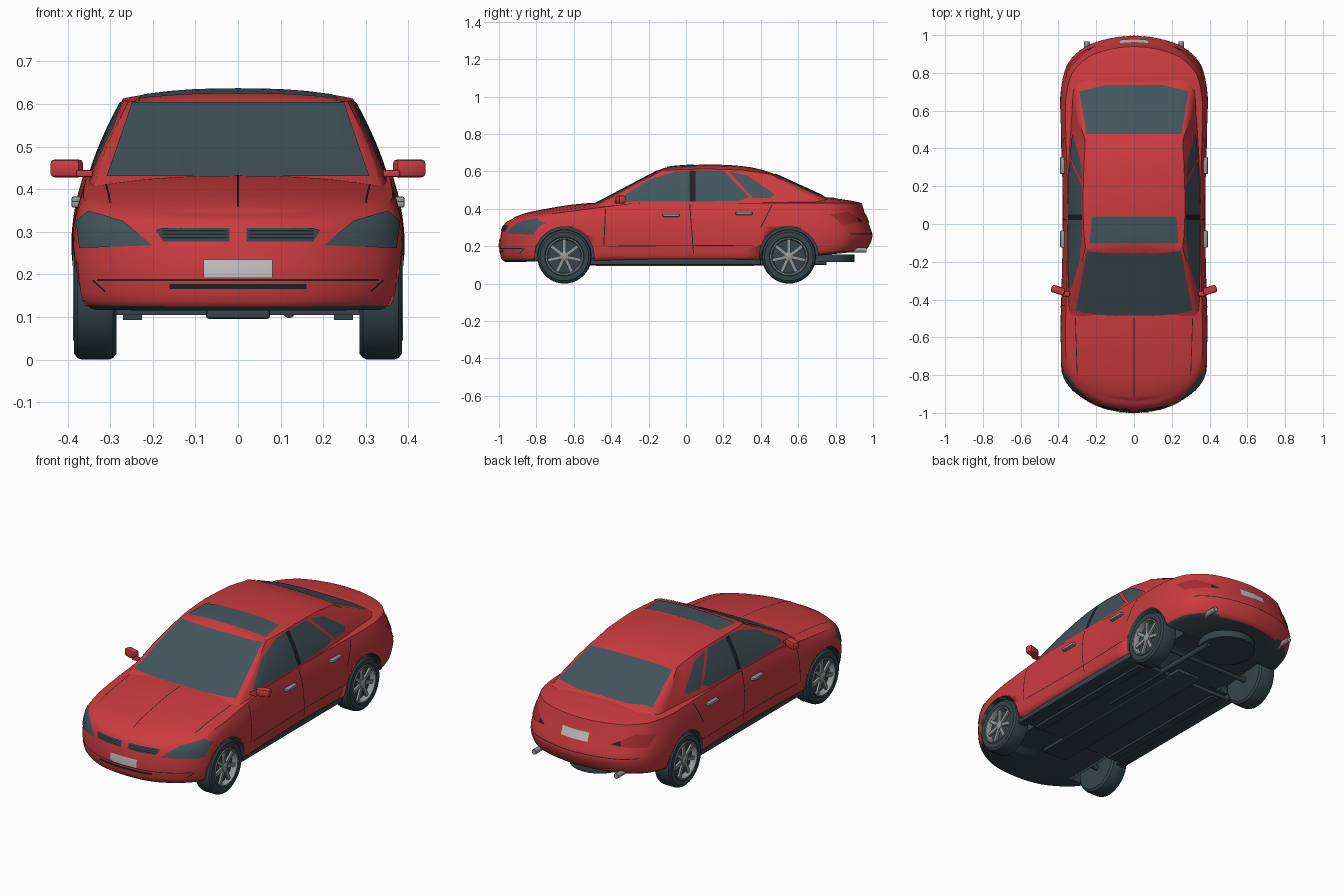
import bpy, bmesh
from math import pi, sin, cos, hypot, radians
from mathutils import Vector, Matrix

if "Cube" in bpy.data.objects:
    bpy.data.objects.remove(bpy.data.objects["Cube"])


def material(name, rgb, rough=0.5):
    m = bpy.data.materials.new(name)
    m.use_nodes = True
    m.diffuse_color = (*rgb, 1)
    node = m.node_tree.nodes["Principled BSDF"]
    node.inputs["Base Color"].default_value = (*rgb, 1)
    node.inputs["Roughness"].default_value = rough
    return m


RED = material("red paint", (0.6, 0.045, 0.05))
LAMP = material("dark red lamp", (0.4, 0.025, 0.03))
GLASS = material("slate glass", (0.055, 0.09, 0.11))
DARK = material("dark rubber", (0.035, 0.06, 0.07))
BLACK = material("black seam", (0.012, 0.016, 0.018))
SILVER = material("grey metal", (0.3, 0.32, 0.32))
PLATE = material("light grey plate", (0.55, 0.55, 0.55))


def finish(bm, name, mats, angle=35, fix=True):
    if fix:
        bmesh.ops.recalc_face_normals(bm, faces=bm.faces[:])
    me = bpy.data.meshes.new(name)
    bm.to_mesh(me)
    for m in mats:
        me.materials.append(m)
    me.shade_smooth()
    me.set_sharp_from_angle(angle=radians(angle))
    ob = bpy.data.objects.new(name, me)
    bpy.context.scene.collection.objects.link(ob)
    return ob


def curve(pts, n):
    """Smooth curve through a few points, n steps per span."""
    p = [Vector(q) for q in pts]
    p = [2 * p[0] - p[1]] + p + [2 * p[-1] - p[-2]]
    out = []
    for a, b, c, d in zip(p, p[1:], p[2:], p[3:]):
        for k in range(n):
            t = k / n
            out.append(0.5 * (2 * b + (c - a) * t + (2 * a - 5 * b + 4 * c - d) * t * t
                              + (3 * b - a - 3 * c + d) * t ** 3))
    return out + [p[-2]]


def lookup(table, t):
    for a, b in zip(table, table[1:]):
        if t <= b[0]:
            return a[1] + (b[1] - a[1]) * max(0, t - a[0]) / (b[0] - a[0])
    return table[-1][1]


def clamp(v):
    return max(0.0, min(1.0, v))


def hull(columns):
    """Closed symmetric shell from half cross-section columns."""
    bm = bmesh.new()
    for s in (1, -1):
        vs = [[bm.verts.new((s * x, y, z)) for x, y, z in col] for col in columns]
        for a, b in zip(vs, vs[1:]):
            for j in range(len(a) - 1):
                bm.faces.new((a[j], b[j], b[j + 1], a[j + 1]))
    bmesh.ops.remove_doubles(bm, verts=bm.verts[:], dist=1e-4)
    bmesh.ops.recalc_face_normals(bm, faces=bm.faces[:])
    return bm


def crown(x, y, z, top):
    return [(x * s, y, z + (top - z) * (1 - s ** 2.5)) for s in (.93, .8, .6, .4, .2, 0)]


# Lower body: plan outline swept through height levels, closed by hood and deck
plan = curve([(0, -1), (.1, -.993), (.2, -.965), (.3, -.905), (.36, -.84), (.386, -.76),
              (.39, -.6), (.385, -.4), (.378, -.1), (.378, .2), (.388, .5), (.39, .68),
              (.368, .81), (.33, .88), (.26, .94), (.18, .972), (.09, .992), (0, 1)], 3)
# width, front and rear scale, then front, middle and rear height
levels = curve([(.93, .965, .955, .115, .125, .175), (.98, .988, .975, .135, .15, .195),
                (1, .997, .997, .2, .24, .25), (.995, .986, .985, .285, .31, .3),
                (.97, .965, .96, .325, .375, .365), (.93, .93, .94, .345, .43, .43)], 3)
spine = curve([(-.93, .345), (-.9, .362), (-.8, .39), (-.5, .432), (0, .43),
               (.7, .46), (.8, .455), (.9, .44), (.94, .43)], 4)
columns = []
for px, py in plan:
    f, r = clamp((-py - .3) / .7), clamp((py - .5) / .5)
    col = []
    for w, sf, sr, zf, zm, zr in levels:
        col.append((px * w, py * (sf if py < 0 else sr), zm + (zf - zm) * f + (zr - zm) * r))
    x, y, z = col[-1]
    columns.append([(0, col[0][1], col[0][2])] + col + crown(x, y, z, lookup(spine, y)))
body_bm = hull(columns)

# Cabin: tapered from belt outline to roof outline with a domed roof
belt = curve([(0, -.53), (.15, -.525), (.31, -.5), (.345, -.45), (.356, -.3), (.356, .1),
              (.35, .4), (.333, .6), (.3, .74), (.15, .77), (0, .775)], 3)
roof = curve([(0, -.15), (.12, -.148), (.245, -.135), (.258, -.105), (.265, -.05), (.27, .1),
              (.265, .3), (.258, .42), (.25, .465), (.12, .49), (0, .495)], 3)
ridge = curve([(-.15, .605), (-.1, .622), (0, .632), (.15, .637), (.3, .628), (.4, .61), (.495, .578)], 4)
columns = []
for (bx, by), (tx, ty) in zip(belt, roof):
    zb = .405 + .045 * clamp((by - .5) / .27)
    zt = lookup([(-.15, .605), (.1, .613), (.3, .607), (.495, .578)], ty)
    col = [(0, by, zb)]
    for k in range(7):
        t = k / 6
        bulge = 1 + .025 * sin(pi * t)
        col.append(((bx + (tx - bx) * t) * bulge, by + (ty - by) * t, zb + (zt - zb) * t))
    columns.append(col + crown(tx, ty, zt, lookup(ridge, ty)))
cabin_bm = hull(columns)
finish(cabin_bm, "cabin", [RED])

# Wheel arches cut from the body
AXLES, R = (-.65, .55), .145
body = finish(body_bm, "body", [RED, DARK])
cut = bmesh.new()
for y in AXLES:
    for s in (1, -1):
        bmesh.ops.create_cone(cut, cap_ends=True, segments=48, radius1=.158, radius2=.158, depth=.2,
                              matrix=Matrix.Translation((s * .35, y, R)) @ Matrix.Rotation(pi / 2, 4, 'Y'))
cutter = finish(cut, "arch_cutter", [])
cutter.hide_render = True
mod = body.modifiers.new("arches", 'BOOLEAN')
mod.operation, mod.solver, mod.object = 'DIFFERENCE', 'EXACT', cutter
dg = bpy.context.evaluated_depsgraph_get()
body.data = bpy.data.meshes.new_from_object(body.evaluated_get(dg))
body.modifiers.clear()
bpy.data.objects.remove(cutter)
body.data.materials.clear()
for m in (RED, DARK):
    body.data.materials.append(m)
for p in body.data.polygons:
    c, n = p.center, p.normal
    inside = False
    for y in AXLES:
        d = hypot(c.y - y, c.z - R)
        if d < .163 and abs(c.x) > .24:
            inside |= abs(c.x) < .26 or (n.y * (c.y - y) + n.z * (c.z - R)) / d < -.7
    p.material_index = int(inside or (n.z < -.8 and c.z < .2))

VIEWS = {"front": (lambda p: (p[0], 0, p[1]), Vector((0, -1, 0))),
         "back": (lambda p: (p[0], 0, p[1]), Vector((0, 1, 0))),
         "side": (lambda p: (0, p[0], p[1]), Vector((1, 0, 0))),
         "top": (lambda p: (p[0], p[1], 0), Vector((0, 0, 1)))}


def panel(name, src, view, poly, mat, lift=.003, mirror=False):
    """Thin plate following a surface inside a convex outline."""
    bm = src.copy()
    to3, facing = VIEWS[view]
    mid = sum((Vector(p) for p in poly), Vector((0, 0))) / len(poly)
    for a, b in zip(poly, poly[1:] + poly[:1]):
        n = Vector((b[1] - a[1], a[0] - b[0])).normalized()
        if n.dot(Vector(a) - mid) < 0:
            n = -n
        bmesh.ops.bisect_plane(bm, geom=bm.verts[:] + bm.edges[:] + bm.faces[:], dist=1e-6,
                               plane_co=to3(a), plane_no=to3(n), clear_outer=True)
    bm.normal_update()
    bmesh.ops.delete(bm, geom=[f for f in bm.faces if f.normal.dot(facing) < .15], context='FACES')
    bm.normal_update()
    for v, n in [(v, v.normal.copy()) for v in bm.verts]:
        v.co += n * lift
    if mirror:
        new = bmesh.ops.duplicate(bm, geom=bm.verts[:] + bm.edges[:] + bm.faces[:])["geom"]
        for g in new:
            if isinstance(g, bmesh.types.BMVert):
                g.co.x = -g.co.x
        bmesh.ops.reverse_faces(bm, faces=[g for g in new if isinstance(g, bmesh.types.BMFace)])
    finish(bm, name, [mat], fix=False)


def seam(name, src, view, a, b, mirror=True, width=.005, mat=BLACK, lift=.002):
    a, b = Vector(a), Vector(b)
    d = (b - a).normalized() * width / 2
    n = Vector((-d.y, d.x))
    panel(name, src, view, [tuple(q) for q in (a + n, b + n, b - n, a - n)], mat, lift, mirror)


def both(half):
    return half + [(-x, y) for x, y in reversed(half)]


# Glass
panel("windshield", cabin_bm, "front", both([(.308, .428), (.248, .602)]), GLASS)
panel("rear_window", cabin_bm, "top", both([(.25, .475), (.288, .7), (.15, .735)]), GLASS)
panel("sunroof", cabin_bm, "top", both([(.222, .04), (.235, -.1)]), GLASS)
panel("front_door_glass", cabin_bm, "side", [(-.36, .437), (.02, .437), (.02, .603), (-.06, .597),
                                             (-.2, .553), (-.33, .47)], GLASS, mirror=True)
panel("door_pillar", cabin_bm, "side", [(.02, .437), (.05, .437), (.05, .603), (.02, .603)], BLACK, mirror=True)
panel("rear_door_glass", cabin_bm, "side", [(.05, .437), (.29, .442), (.335, .463), (.2, .602), (.05, .603)],
      GLASS, mirror=True)
panel("quarter_glass", cabin_bm, "side", [(.36, .455), (.45, .457), (.475, .475), (.33, .575), (.23, .598)],
      GLASS, mirror=True)

# Lamps, grilles and number plates
panel("headlamp", body_bm, "front", [(.2, .268), (.37, .262), (.378, .325), (.35, .348), (.27, .325)],
      GLASS, mirror=True)
panel("grille", body_bm, "front", [(.02, .277), (.175, .277), (.192, .303), (.175, .308), (.02, .308)],
      DARK, mirror=True)
for k in range(3):
    seam("grille_slat", body_bm, "front", (.025, .285 + k * .008), (.175, .285 + k * .008), width=.003, lift=.005)
panel("tail_lamp", body_bm, "back", [(.2, .33), (.35, .315), (.36, .37), (.3, .385)], LAMP, mirror=True)
panel("tail_lamp_wedge", body_bm, "back", [(.2, .333), (.25, .328), (.24, .352)], BLACK, .004, True)
panel("front_number_plate", body_bm, "front", both([(.08, .192), (.08, .235)]), PLATE, .005)
panel("rear_number_plate", body_bm, "back", both([(.08, .325), (.08, .37)]), PLATE, .005)

# Panel gaps and bumper slots
seam("bumper_slot", body_bm, "front", (-.16, .172), (.16, .172), False, .012)
seam("bumper_crease", body_bm, "front", (-.33, .187), (.33, .187), False, .004)
seam("bumper_corner", body_bm, "front", (.31, .16), (.34, .187), width=.004)
seam("rear_bumper_gap", body_bm, "back", (-.33, .265), (.33, .265), False, .004)
seam("hood_ridge", body_bm, "top", (0, -.91), (0, -.5), False, .004)
seam("hood_gap", body_bm, "top", (.3, -.8), (.31, -.5), width=.004)
seam("center_door_gap", body_bm, "side", (.04, .16), (.02, .425))
seam("front_door_gap", body_bm, "side", (-.44, .2), (-.43, .4))
seam("rear_door_gap", body_bm, "side", (.4, .3), (.46, .42))
seam("lower_door_crease", body_bm, "side", (-.42, .2), (.36, .205), width=.004)


def box(name, loc, size, mat, bevel=0.0, turn=0.0):
    bm = bmesh.new()
    bmesh.ops.create_cube(bm, matrix=Matrix.Translation(loc) @ Matrix.Rotation(turn, 4, 'Z')
                          @ Matrix.Diagonal((*size, 1)))
    if bevel:
        bmesh.ops.bevel(bm, geom=bm.edges[:], offset=bevel, segments=2, affect='EDGES', profile=.5)
    return finish(bm, name, [mat])


def tube(name, loc, radius, length, axis, mat):
    bm = bmesh.new()
    bmesh.ops.create_cone(bm, cap_ends=True, segments=24, radius1=radius, radius2=radius, depth=length,
                          matrix=Matrix.Translation(loc) @ Matrix.Rotation(pi / 2 if axis != 'Z' else 0, 4,
                                                                           axis if axis != 'Z' else 'X'))
    return finish(bm, name, [mat])


def lathe(bm, profile, loc, s, n=40):
    rings = [[bm.verts.new((loc[0] + s * x, loc[1] + r * cos(2 * pi * k / n), loc[2] + r * sin(2 * pi * k / n)))
              for k in range(n)] for r, x in profile]
    for a, b in zip(rings, rings[1:]):
        for k in range(n):
            bm.faces.new((a[k], a[(k + 1) % n], b[(k + 1) % n], b[k]))


# Wheels: tyre with dark backing, metal rim with seven spokes
for y in AXLES:
    for s, side in ((1, "left"), (-1, "right")):
        name, loc = ("front_" if y < 0 else "rear_") + side, (s * .335, y, R)
        bm = bmesh.new()
        lathe(bm, [(.002, .02), (.09, .02), (.098, .045), (.105, .05), (.13, .05), (.141, .042), (.145, .03),
                   (.145, -.03), (.141, -.042), (.13, -.05), (.08, -.05), (.002, -.04)], loc, s)
        finish(bm, name + "_tyre", [DARK])
        bm = bmesh.new()
        lathe(bm, [(.101, .044), (.1, .052), (.094, .052), (.09, .044), (.088, .021)], loc, s)
        lathe(bm, [(.024, .021), (.024, .044), (.016, .049), (.001, .049)], loc, s)
        for k in range(7):
            bmesh.ops.create_cube(bm, matrix=Matrix.Translation(loc) @ Matrix.Rotation(2 * pi * k / 7, 4, 'X')
                                  @ Matrix.Translation((s * .036, 0, .055))
                                  @ Matrix.Diagonal((.012, .018, .076, 1)))
        finish(bm, name + "_rim", [SILVER])
    tube("axle", (0, y, R - .01), .014, .6, 'Y', DARK)

# Mirrors, handles, sills, exhausts
for s in (1, -1):
    box("mirror", (s * .402, -.35, .449), (.074, .04, .042), RED, .01, s * .3)
    box("mirror_stalk", (s * .36, -.37, .437), (.04, .025, .016), RED, .004)
    for y, z in ((-.08, .365), (.31, .375)):
        box("door_handle", (s * .378, y, z), (.026, .09, .016), SILVER, .005)
    box("sill", (s * .335, -.06, .117), (.05, .92, .034), DARK, .006)
    box("floor_rail", (s * .248, -.06, .108), (.045, .84, .03), DARK)
    tube("exhaust", (s * .25, .92, .18), .014, .09, 'X', SILVER)

# Underside
box("floor_pan", (0, -.06, .115), (.64, .86, .02), DARK)
box("center_tunnel", (0, -.1, .107), (.15, 1.1, .022), DARK, .006)
tube("spare_wheel_tub", (0, .75, .135), .15, .04, 'Z', DARK)
tube("exhaust_pipe", (.12, .35, .112), .014, .8, 'X', DARK)
